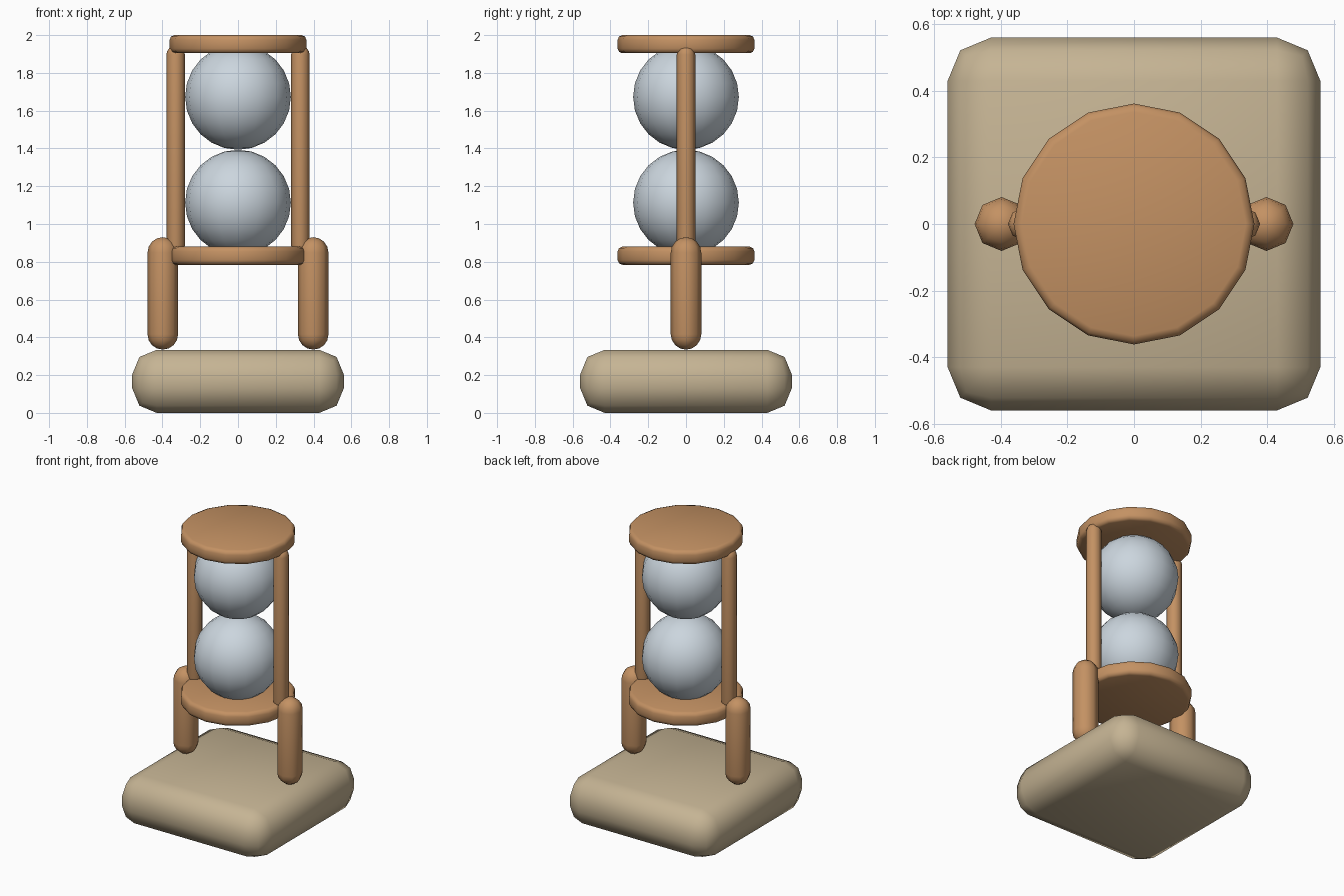
import bpy
import bmesh
from math import radians, sin, cos, pi

if "Cube" in bpy.data.objects:
    bpy.data.objects.remove(bpy.data.objects["Cube"])


def make_material(name, rgb):
    mat = bpy.data.materials.new(name)
    mat.use_nodes = True
    mat.diffuse_color = (*rgb, 1)
    mat.node_tree.nodes["Principled BSDF"].inputs["Base Color"].default_value = (*rgb, 1)
    return mat


wood = make_material("warm wood", (0.55, 0.285, 0.125))
stone = make_material("sandy stone", (0.56, 0.455, 0.295))
glass = make_material("pale glass", (0.6, 0.67, 0.73))


def finish(name, mat, bevel=0):
    """Name, colour, round and smooth the active object."""
    ob = bpy.context.object
    ob.name = ob.data.name = name
    ob.data.materials.append(mat)
    bpy.ops.object.transform_apply(location=False, rotation=False, scale=True)
    if bevel:
        mod = ob.modifiers.new("rounded edges", 'BEVEL')
        mod.width = bevel
        mod.segments = 2
        mod.limit_method = 'ANGLE'
        mod.angle_limit = radians(40)
        bpy.ops.object.modifier_apply(modifier=mod.name)
    bpy.ops.object.shade_smooth_by_angle(angle=radians(60))


def capsule(name, x, radius, bottom, top, sides=8, rings=4):
    """Upright round-ended rod: a sphere whose halves are pulled apart."""
    bpy.ops.mesh.primitive_uv_sphere_add(segments=sides, ring_count=rings * 2,
                                         radius=radius, location=(x, 0, (bottom + top) / 2))
    ob = bpy.context.object
    bm = bmesh.new()
    bm.from_mesh(ob.data)
    # Split the equator so the rod has a straight wall
    equator = [e for e in bm.edges if all(abs(v.co.z) < 1e-5 for v in e.verts)]
    bmesh.ops.split_edges(bm, edges=equator)
    stretch = (top - bottom) / 2 - radius
    upper, lower = [], []
    for f in bm.faces:
        half = upper if f.calc_center_median().z > 0 else lower
        half.extend(f.verts)
    for half, shift in ((upper, stretch), (lower, -stretch)):
        for v in set(half):
            v.co.z += shift
    rims = [e for e in bm.edges if e.is_boundary]
    bmesh.ops.bridge_loops(bm, edges=rims)
    bmesh.ops.recalc_face_normals(bm, faces=bm.faces)
    bm.to_mesh(ob.data)
    bm.free()
    finish(name, wood)


# Cushion-edged square base
bpy.ops.mesh.primitive_cube_add(size=1, location=(0, 0, 0.167))
bpy.context.object.scale = (1.12, 1.12, 0.334)
finish("base", stone, 0.13)

# Round plates and glass bulbs, lower then upper
for level, plate_z, bulb_z in (("lower", 0.832, 1.113), ("upper", 1.952, 1.673)):
    bpy.ops.mesh.primitive_cylinder_add(vertices=16, radius=0.362, depth=0.096,
                                        location=(0, 0, plate_z))
    finish(level + "_plate", wood, 0.025)
    bpy.ops.mesh.primitive_uv_sphere_add(segments=16, ring_count=12, radius=0.28,
                                         location=(0, 0, bulb_z))
    finish(level + "_bulb", glass)

# Slim posts between the plates and thick legs on the base
for side, sign in (("left", 1), ("right", -1)):
    capsule(side + "_post", sign * 0.33, 0.049, 0.84, 1.945)
    capsule(side + "_leg", sign * 0.398, 0.081, 0.335, 0.93)
